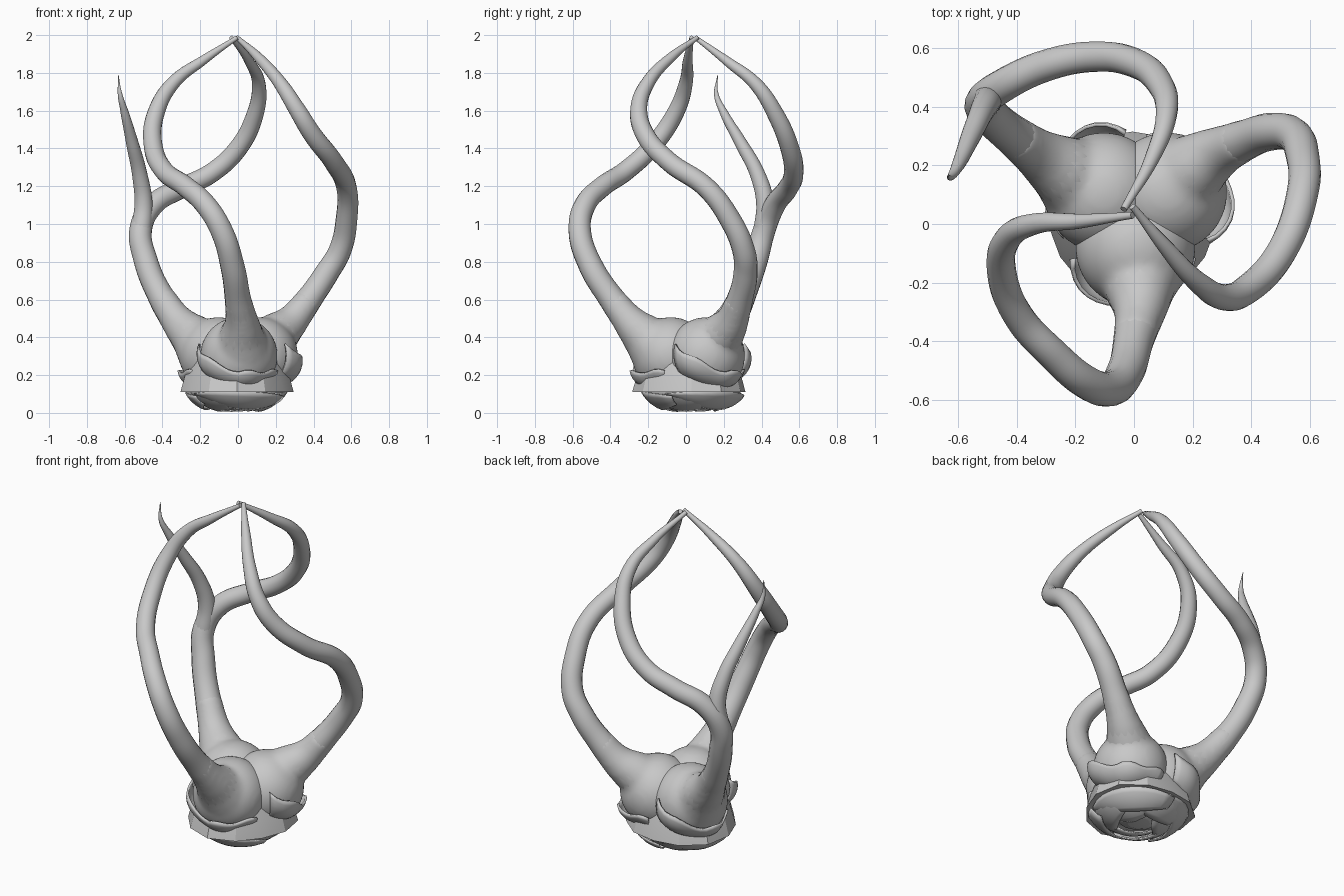
import bpy, bmesh, math
from math import sin, cos, radians

if "Cube" in bpy.data.objects:
    bpy.data.objects.remove(bpy.data.objects["Cube"])

mat = bpy.data.materials.new("plain grey")
mat.diffuse_color = (0.58, 0.58, 0.58, 1)
mat.use_nodes = True
mat.node_tree.nodes["Principled BSDF"].inputs["Base Color"].default_value = mat.diffuse_color
AXIS_Y = 0.045  # centre of the threefold base


def select(*obs):
    bpy.ops.object.select_all(action='DESELECT')
    for ob in obs:
        ob.select_set(True)
    bpy.context.view_layer.objects.active = obs[0]


def finish(ob, angle=40):
    ob.data.materials.clear()
    ob.data.materials.append(mat)
    select(ob)
    bpy.ops.object.shade_smooth_by_angle(angle=radians(angle))


def tube(name, pts, radii):
    """Tapered round tube through the points."""
    cu = bpy.data.curves.new(name, 'CURVE')
    cu.dimensions = '3D'
    cu.bevel_depth = 1
    cu.bevel_resolution = 6
    cu.resolution_u = 8
    cu.use_fill_caps = True
    sp = cu.splines.new('BEZIER')
    sp.bezier_points.add(len(pts) - 1)
    for bp, co, r in zip(sp.bezier_points, pts, radii):
        bp.co, bp.radius = co, r
        bp.handle_left_type = bp.handle_right_type = 'AUTO'
    sp.radius_interpolation = 'CARDINAL'
    ob = bpy.data.objects.new(name, cu)
    bpy.context.collection.objects.link(ob)
    select(ob)
    bpy.ops.object.convert(target='MESH')
    ob = bpy.context.object
    finish(ob)
    return ob


def patch(name, centre, azimuth, span, low, high, radius, nu=14, nv=7, thick=0.012):
    """Curved shell: low/high give elevation by u, radius by (u, v)."""
    bm = bmesh.new()
    rows = []
    for i in range(nu + 1):
        u = 2 * i / nu - 1
        row = []
        for j in range(nv + 1):
            v = j / nv
            a = radians(azimuth + span * u)
            e = radians(low(u) + (high(u) - low(u)) * v)
            r = radius(u, v)
            row.append(bm.verts.new((centre[0] + r * cos(e) * cos(a),
                                     centre[1] + r * cos(e) * sin(a),
                                     centre[2] + r * sin(e))))
        rows.append(row)
    for p, q in zip(rows, rows[1:]):
        for j in range(nv):
            bm.faces.new((p[j], q[j], q[j + 1], p[j + 1]))
    me = bpy.data.meshes.new(name)
    bm.to_mesh(me)
    ob = bpy.data.objects.new(name, me)
    bpy.context.collection.objects.link(ob)
    sol = ob.modifiers.new("thickness", 'SOLIDIFY')
    sol.thickness = thick
    finish(ob)


def arm(label, az, pts):
    """One tentacle with its blended bulb and tilted wavy collar."""
    taper = (.17, .125, .088, .070, .064, .060, .057, .054, .052, .050, .045, .036, .025, .012)
    tube(label + "_tentacle", pts[1:], taper[1:])
    a = radians(az)
    c = (0.005 + 0.125 * cos(a), AXIS_Y + 0.125 * sin(a), 0.302)
    stub = tube(label + "_stub", pts[:4], [r * 1.05 for r in taper[:4]])
    bpy.ops.mesh.primitive_uv_sphere_add(segments=32, ring_count=18, radius=0.206, location=c)
    bulb = bpy.context.object
    bulb.name = label + "_bulb"
    select(bulb, stub)
    bpy.ops.object.join()
    rem = bulb.modifiers.new("merge", 'REMESH')
    rem.mode = 'VOXEL'
    rem.voxel_size = 0.014
    rem.use_smooth_shade = True
    smo = bulb.modifiers.new("blend", 'SMOOTH')
    smo.factor = 0.5
    smo.iterations = 14
    bulb.data.materials.clear()
    bulb.data.materials.append(mat)
    patch(label + "_collar", c, az, 80,
          lambda u: -60 + 10 * u * u - 22 * u * (u < 0),
          lambda u: -22 - 22 * u * (u < 0) + 18 * max(0, -u) ** 2 + 3 * sin(9 * u),
          lambda u, v: 0.206 + (0.028 + 0.008 * sin(7 * u)) * sin(v * 2) - 0.012 * max(0, u), 18)


# Three long tentacles
arm("front", -90, [
    (0.02, -0.11, 0.30), (0.02, -0.21, 0.395), (0.02, -0.295, 0.48), (0, -0.39, 0.60),
    (-0.03, -0.505, 0.78), (-0.085, -0.562, 0.96), (-0.17, -0.535, 1.10), (-0.28, -0.44, 1.20),
    (-0.39, -0.32, 1.28), (-0.45, -0.17, 1.42), (-0.43, -0.05, 1.60), (-0.34, 0, 1.75),
    (-0.18, 0.01, 1.87), (-0.005, 0.03, 1.987)])
arm("right", 30, [
    (0.12, 0.12, 0.30), (0.19, 0.18, 0.40), (0.28, 0.24, 0.48), (0.375, 0.285, 0.60),
    (0.47, 0.315, 0.74), (0.54, 0.305, 0.86), (0.575, 0.23, 1.03), (0.575, 0.11, 1.19),
    (0.505, -0.09, 1.33), (0.39, -0.22, 1.48), (0.31, -0.25, 1.61), (0.22, -0.20, 1.75),
    (0.10, -0.07, 1.89), (-0.005, 0.06, 1.987)])
arm("back", 150, [
    (-0.14, 0.12, 0.30), (-0.23, 0.175, 0.395), (-0.315, 0.23, 0.48), (-0.41, 0.30, 0.62),
    (-0.49, 0.37, 0.81), (-0.515, 0.415, 0.97), (-0.45, 0.47, 1.10), (-0.30, 0.54, 1.19),
    (-0.14, 0.57, 1.27), (0, 0.55, 1.40), (0.09, 0.475, 1.58), (0.11, 0.37, 1.74),
    (0.06, 0.22, 1.86), (-0.035, 0.05, 1.987)])

# Pointed side branch
tube("side_spike", [
    (-0.515, 0.41, 0.95), (-0.50, 0.42, 1.10), (-0.52, 0.38, 1.26), (-0.56, 0.29, 1.43),
    (-0.60, 0.20, 1.59), (-0.625, 0.16, 1.69), (-0.633, 0.167, 1.785)],
    (.056, .049, .041, .033, .022, .012, .002))

# Faceted cup with a flat lower edge
bm = bmesh.new()
rings = []
for r, z in ((0.05, 0.125), (0.30, 0.11), (0.275, 0.20), (0.225, 0.32), (0.05, 0.40)):
    ring = []
    for k in range(12):
        t = 2 * math.pi * k / 12
        d = r * (1 + 0.05 * cos(3 * t))
        ring.append(bm.verts.new((d * sin(t) - 0.005, AXIS_Y - 0.015 - d * cos(t), z)))
    rings.append(ring)
for p, q in zip(rings, rings[1:]):
    for k in range(12):
        n = (k + 1) % 12
        bm.faces.new((p[k], p[n], q[n], q[k]))
bm.faces.new(rings[0][::-1])
bm.faces.new(rings[-1])
me = bpy.data.meshes.new("cup")
bm.to_mesh(me)
cup = bpy.data.objects.new("cup", me)
bpy.context.collection.objects.link(cup)
finish(cup, 25)

# Overlapping petals opening downward
core = (-0.005, AXIS_Y - 0.01, 0.252)
for layer in range(3):
    edge, rad = -54 - 10 * layer, 0.300 - 0.019 * layer
    for k in range(3):
        patch(f"petal_{layer}_{k}", core, -90 + 50 * layer + 120 * k, 66 - 3 * layer,
              lambda u: -27 - 4 * u * u,
              lambda u: edge + 16 * u * u - 6 * u,
              lambda u, v: rad + 0.012 * u - 0.020 * v * v, 10, 5, 0.008)

# Closed bud at the heart of the petals
bpy.ops.mesh.primitive_uv_sphere_add(segments=12, ring_count=8, radius=1,
                                     location=(-0.005, AXIS_Y - 0.01, 0.13))
bud = bpy.context.object
bud.name = "bud"
bud.scale = (0.16, 0.16, 0.10)
finish(bud, 20)
